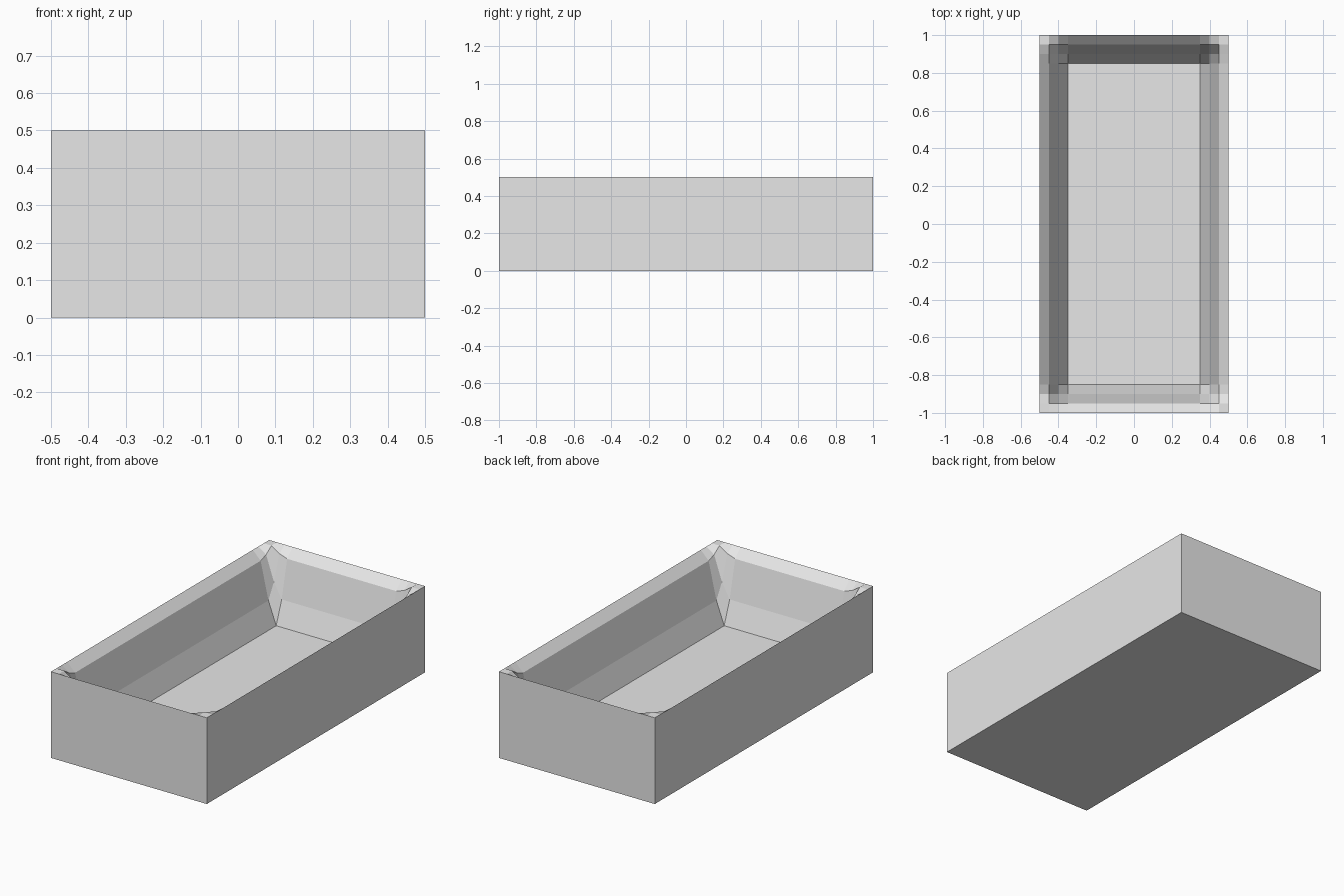
import bpy
import bmesh

cube = bpy.data.objects.get("Cube")
if cube:
    bpy.data.objects.remove(cube, do_unlink=True)

HEIGHT, FLOOR = 0.5, 0.1
STEP = 0.05
# Share of the wall height reached at each step in from the outside
RISE = [1.0, 0.875, 0.333, 0.0]
steps = len(RISE)


def stations(half):
    """Grid positions across the tray with the rise at each one."""
    side = [(half - i * STEP, r) for i, r in enumerate(RISE)]
    return [(-p, r) for p, r in side] + side[::-1]


mat = bpy.data.materials.new("plain_grey")
mat.use_nodes = True
grey = (0.8, 0.8, 0.8, 1.0)
mat.diffuse_color = grey
mat.node_tree.nodes["Principled BSDF"].inputs["Base Color"].default_value = grey

# Hollow: the two wall slopes blend into each other in the corners
bm = bmesh.new()
rows = []
for y, b in stations(1.0):
    row = []
    for x, a in stations(0.5):
        blend = 1 - (1 - a) * (1 - b)
        if blend > 0.98:
            blend = 1.0
        row.append(bm.verts.new((x, y, FLOOR + (HEIGHT - FLOOR) * blend)))
    rows.append(row)
for low, high in zip(rows, rows[1:]):
    for i in range(len(low) - 1):
        bm.faces.new((low[i], low[i + 1], high[i + 1], high[i]))

# Outer walls and base
rim = [e for e in bm.edges if e.is_boundary]
walls = bmesh.ops.extrude_edge_only(bm, edges=rim)["geom"]
for v in walls:
    if isinstance(v, bmesh.types.BMVert):
        v.co.z = 0
bmesh.ops.holes_fill(bm, edges=[e for e in bm.edges if e.is_boundary], sides=0)
bmesh.ops.recalc_face_normals(bm, faces=bm.faces[:])

mesh = bpy.data.meshes.new("tray")
bm.to_mesh(mesh)
bm.free()
mesh.materials.append(mat)
tray = bpy.data.objects.new("tray", mesh)
bpy.context.collection.objects.link(tray)
